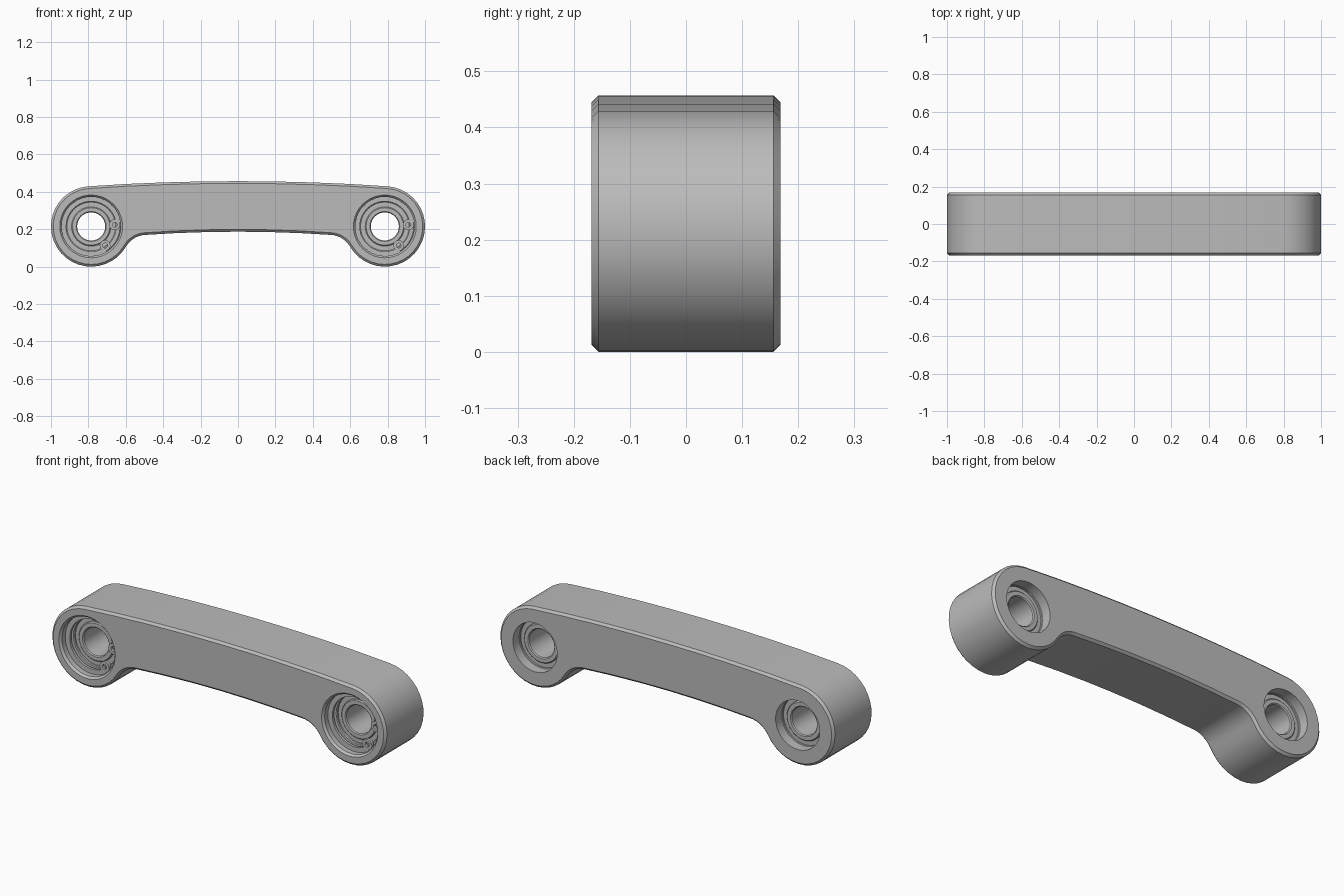
import bpy, bmesh, math
from math import cos, sin, radians

cube = bpy.data.objects.get("Cube")
if cube:
    bpy.data.objects.remove(cube, do_unlink=True)

metal = bpy.data.materials.new("grey_metal")
metal.use_nodes = True
GREY = (0.5, 0.5, 0.5, 1)
metal.diffuse_color = GREY
metal.node_tree.nodes["Principled BSDF"].inputs["Base Color"].default_value = GREY

EYE_X, EYE_Z, EYE_R = 0.785, 0.215, 0.215
HALF_DEPTH = 0.168
CHAMFER = 0.012


def finish(bm, name):
    bmesh.ops.recalc_face_normals(bm, faces=bm.faces)
    mesh = bpy.data.meshes.new(name)
    bm.to_mesh(mesh)
    bm.free()
    mesh.materials.append(metal)
    ob = bpy.data.objects.new(name, mesh)
    bpy.context.collection.objects.link(ob)
    return ob


def smooth(ob):
    bpy.ops.object.select_all(action='DESELECT')
    ob.select_set(True)
    bpy.context.view_layer.objects.active = ob
    bpy.ops.object.shade_smooth_by_angle(angle=radians(30))


def lathe(bm, section, cx, cz, start=0, end=360, steps=40):
    """Sweep a closed (radius, y) section round an axis along y."""
    full = end - start == 360
    rings = []
    for i in range(steps if full else steps + 1):
        a = radians(start + (end - start) * i / steps)
        rings.append([bm.verts.new((cx + r * cos(a), y, cz + r * sin(a)))
                      for r, y in section])
    n = len(section)
    for i in range(steps):
        a, b = rings[i], rings[(i + 1) % len(rings)]
        for j in range(n):
            k = (j + 1) % n
            bm.faces.new((a[j], a[k], b[k], b[j]))
    if not full:
        bm.faces.new(rings[0])
        bm.faces.new(rings[-1])


def ring_section(r0, r1, y0, y1, c=0.0):
    """Rectangular ring section, with corners cut by c."""
    if not c:
        return [(r0, y0), (r1, y0), (r1, y1), (r0, y1)]
    return [(r0 + c, y0), (r1 - c, y0), (r1, y0 + c), (r1, y1 - c),
            (r1 - c, y1), (r0 + c, y1), (r0, y1 - c), (r0, y0 + c)]


def arc(cx, cz, r, a0, a1, steps):
    return [(cx + r * cos(radians(a0 + (a1 - a0) * i / steps)),
             cz + r * sin(radians(a0 + (a1 - a0) * i / steps)))
            for i in range(steps + 1)]


# Half outline: bowed top, round eye, concave fillet, bowed underside
fillet_r = 0.125
top = [(x, 0.457 - 0.042 * x * x) for x in (0, 0.2, 0.4, 0.6)]
eye = arc(EYE_X, EYE_Z, EYE_R, 86, -150, 24)
fillet = arc(0.49, 0.17 - fillet_r, fillet_r, 30, 90, 6)
under = [(x, 0.187 - 0.07 * x * x) for x in (0.33, 0.16, 0)]
half = top + eye + fillet[1:] + under
outline = half + [(-x, z) for x, z in reversed(half[1:-1])]

# Link body: extruded outline with chamfered rims
bm = bmesh.new()
face = bm.faces.new([bm.verts.new((x, -HALF_DEPTH, z)) for x, z in outline])
ext = bmesh.ops.extrude_face_region(bm, geom=[face])
moved = [v for v in ext["geom"] if isinstance(v, bmesh.types.BMVert)]
bmesh.ops.translate(bm, verts=moved, vec=(0, 2 * HALF_DEPTH, 0))
bmesh.ops.recalc_face_normals(bm, faces=bm.faces)
rims = [e for e in bm.edges
        if abs(e.verts[0].co.y - e.verts[1].co.y) < 1e-5]
bmesh.ops.bevel(bm, geom=rims, offset=CHAMFER, segments=1, affect='EDGES')
body = finish(bm, "link_body")

# Stepped bores: wide at the front, a retaining lip at the back
bore = [(0, -0.2), (0.178, -0.2), (0.168, -HALF_DEPTH), (0.158, -0.156),
        (0.158, -0.128), (0.166, -0.128), (0.166, -0.106), (0.158, -0.106),
        (0.158, 0.115), (0.132, 0.115), (0.132, 0.2), (0, 0.2)]
bm = bmesh.new()
for side in (-1, 1):
    lathe(bm, bore, side * EYE_X, EYE_Z)
bmesh.ops.remove_doubles(bm, verts=bm.verts, dist=1e-5)
cutter = finish(bm, "bore_cutter")
cutter.hide_render = True
mod = body.modifiers.new("bores", 'BOOLEAN')
mod.operation = 'DIFFERENCE'
mod.solver = 'EXACT'
mod.object = cutter
bpy.context.view_layer.update()
cut_mesh = bpy.data.meshes.new_from_object(
    body.evaluated_get(bpy.context.evaluated_depsgraph_get()))
body.modifiers.clear()
body.data = cut_mesh
bpy.data.objects.remove(cutter, do_unlink=True)
smooth(body)

# Bearings and retaining clips, the same way round at both ends
PARTS = {
    "outer_race": ring_section(0.130, 0.158, -0.092, 0.115, 0.004),
    "bearing_shield": ring_section(0.100, 0.133, -0.080, 0.103),
    "inner_race": ring_section(0.075, 0.105, -0.092, 0.115, 0.005),
}
for label, side in (("right", -1), ("left", 1)):
    cx = side * EYE_X
    for part, section in PARTS.items():
        bm = bmesh.new()
        lathe(bm, section, cx, EYE_Z)
        smooth(finish(bm, f"{label}_{part}"))

    # Open spring clip with a drilled lug at each end
    bm = bmesh.new()
    lathe(bm, ring_section(0.134, 0.163, -0.124, -0.110),
          cx, EYE_Z, 8, 302, 36)
    for a in (4, -54):
        lathe(bm, ring_section(0.013, 0.029, -0.125, -0.109),
              cx + 0.126 * cos(radians(a)), EYE_Z + 0.126 * sin(radians(a)),
              steps=16)
    smooth(finish(bm, f"{label}_retaining_clip"))
